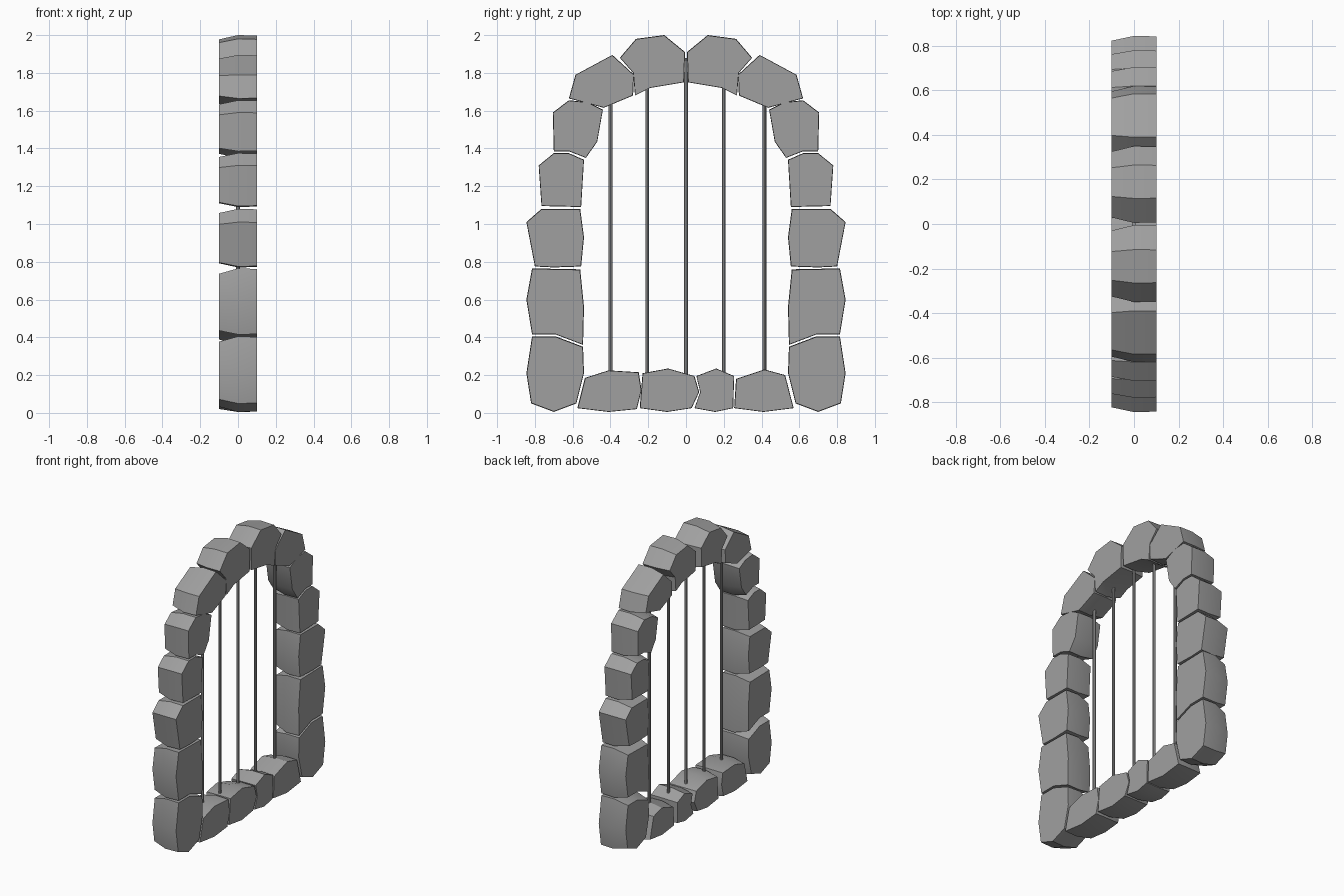
import bpy
import bmesh
from mathutils import Vector

cube = bpy.data.objects.get("Cube")
if cube:
    bpy.data.objects.remove(cube, do_unlink=True)


def make_material(name, value):
    mat = bpy.data.materials.new(name)
    mat.use_nodes = True
    color = (value, value, value, 1)
    mat.diffuse_color = color
    mat.node_tree.nodes["Principled BSDF"].inputs["Base Color"].default_value = color
    return mat


stone_grey = make_material("stone grey", 0.35)

# Cross-sections along the wall thickness: (x position, outline scale)
SECTIONS = [(-0.1, 0.86), (0, 1), (0.1, 0.985)]


def finish(obj):
    obj.data.materials.append(stone_grey)
    bpy.ops.object.select_all(action="DESELECT")
    obj.select_set(True)
    bpy.context.view_layer.objects.active = obj
    bpy.ops.object.shade_smooth_by_angle()


def make_stone(name, outline, side=1):
    """Loft a chiselled stone from a (y, z) outline; side=-1 mirrors it."""
    points = [Vector((0, y * side, z)) for y, z in outline]
    low = Vector([min(p[i] for p in points) for i in range(3)])
    high = Vector([max(p[i] for p in points) for i in range(3)])
    centre = (low + high) / 2
    bm = bmesh.new()
    rings = []
    for x, scale in SECTIONS:
        rings.append([bm.verts.new(centre + (p - centre) * scale + Vector((x, 0, 0)))
                      for p in points])
    count = len(points)
    for lower, upper in zip(rings, rings[1:]):
        for i in range(count):
            j = (i + 1) % count
            bm.faces.new((lower[i], lower[j], upper[j], upper[i]))
    bm.faces.new(rings[0])
    bm.faces.new(rings[-1])
    bmesh.ops.recalc_face_normals(bm, faces=bm.faces)
    mesh = bpy.data.meshes.new(name)
    bm.to_mesh(mesh)
    bm.free()
    obj = bpy.data.objects.new(name, mesh)
    bpy.context.collection.objects.link(obj)
    finish(obj)


# Stones of one half of the arch, from the ground to the crown
arch = {
    "pillar_base_stone": [(.82, .05), (.7, .005), (.58, .05), (.54, .21),
                          (.545, .35), (.69, .405), (.815, .405), (.845, .21)],
    "pillar_tall_stone": [(.815, .415), (.69, .415), (.545, .36), (.54, .56),
                          (.56, .76), (.815, .765), (.845, .6)],
    "pillar_middle_stone": [(.8, .775), (.7, .77), (.555, .775), (.54, .93),
                            (.56, 1.08), (.765, 1.08), (.845, 1.01)],
    "pillar_top_stone": [(.765, 1.095), (.555, 1.09), (.54, 1.34),
                         (.62, 1.375), (.7, 1.375), (.78, 1.31)],
    "springer_stone": [(.7, 1.385), (.62, 1.385), (.53, 1.35), (.47, 1.435),
                       (.44, 1.605), (.52, 1.645), (.62, 1.655), (.705, 1.59)],
    "shoulder_stone": [(.62, 1.665), (.435, 1.615), (.28, 1.68),
                       (.275, 1.79), (.39, 1.895), (.585, 1.79)],
    "crown_stone": [(.27, 1.68), (.19, 1.72), (.01, 1.75), (.005, 1.91),
                    (.115, 2), (.265, 1.98), (.35, 1.88), (.28, 1.8)],
}
for name, outline in arch.items():
    make_stone("back_" + name, outline)
    make_stone("front_" + name, outline, -1)

# Sill stones between the pillars
sill = [
    [(-.575, .025), (-.41, .005), (-.26, .02), (-.235, .12),
     (-.25, .215), (-.41, .225), (-.535, .185)],
    [(-.245, .025), (-.1, .005), (.03, .025), (.07, .11),
     (.045, .195), (-.095, .235), (-.23, .21)],
    [(.045, .025), (.155, .005), (.25, .025), (.255, .195),
     (.16, .235), (.055, .195), (.075, .11)],
    [(.255, .025), (.41, .005), (.57, .025), (.525, .2),
     (.415, .23), (.265, .18)],
]
for number, outline in enumerate(sill, 1):
    make_stone(f"sill_stone_{number}", outline)

# Upright bars, set into the stones at both ends
bars = [(-.4, 1.66), (-.205, 1.76), (0, 1.88), (.2, 1.76), (.415, 1.66)]
BAR_FOOT = 0.18
for number, (y, top) in enumerate(bars, 1):
    bpy.ops.mesh.primitive_cylinder_add(
        vertices=8, radius=0.01, depth=top - BAR_FOOT,
        location=(0, y, (top + BAR_FOOT) / 2))
    bar = bpy.context.object
    bar.name = f"bar_{number}"
    finish(bar)
